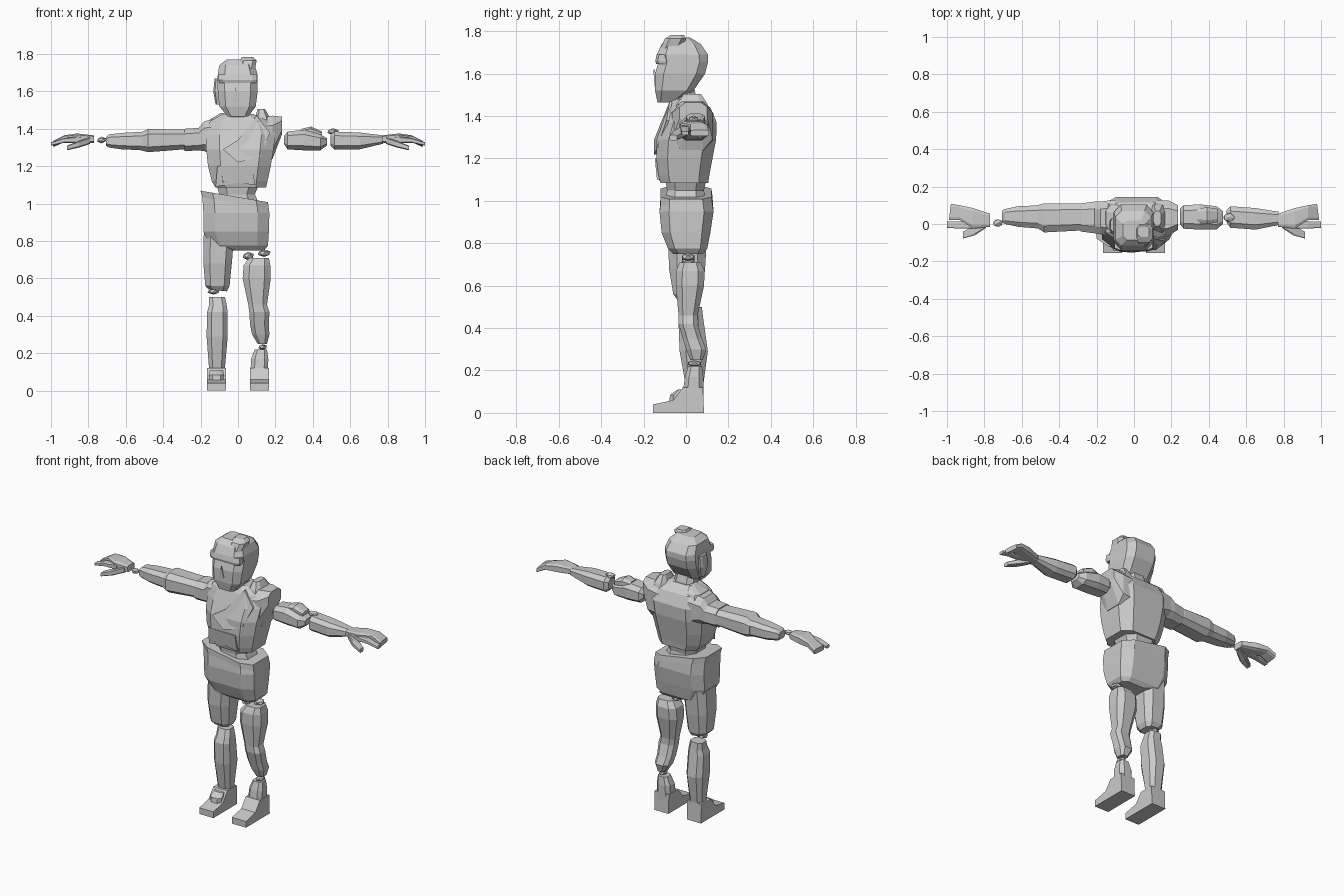
import bpy, bmesh
from mathutils import Vector


def make(name, bm):
    bmesh.ops.recalc_face_normals(bm, faces=bm.faces)
    mesh = bpy.data.meshes.new(name)
    bm.to_mesh(mesh)
    bm.free()
    ob = bpy.data.objects.new(name, mesh)
    bpy.context.collection.objects.link(ob)
    return ob


# Loft chamfered rectangles; section = (t, a0, a1, b0, b1[, tilt])
# axis z: a = x, b = y; axis x: a = y, b = z
def loft(name, axis, sections, c=0.55, sign=1):
    shape = [(1, -c), (1, c), (c, 1), (-c, 1), (-1, c), (-1, -c), (-c, -1), (c, -1)]
    bm = bmesh.new()
    rings = []
    for s in sections:
        t, a0, a1, b0, b1 = s[:5]
        tilt = s[5] if len(s) > 5 else 0
        ring = []
        for u, v in shape:
            a = (a0 + a1) / 2 + u * (a1 - a0) / 2
            b = (b0 + b1) / 2 + v * (b1 - b0) / 2
            co = (a, b, t + tilt * a) if axis == 'z' else (sign * (t + tilt * a), a, b)
            ring.append(bm.verts.new(co))
        rings.append(ring)
    n = len(shape)
    for r, q in zip(rings, rings[1:]):
        for i in range(n):
            bm.faces.new((r[i], r[(i + 1) % n], q[(i + 1) % n], q[i]))
    bm.faces.new(rings[0])
    bm.faces.new(rings[-1])
    return make(name, bm)


# Solid between a polygon and its offset copy
def slab(name, points, offset):
    bm = bmesh.new()
    f = bm.faces.new([bm.verts.new(p) for p in points])
    ext = bmesh.ops.extrude_face_region(bm, geom=[f])['geom']
    for v in ext:
        if isinstance(v, bmesh.types.BMVert):
            v.co += Vector(offset)
    if f.is_valid and len(f.link_faces if hasattr(f, 'link_faces') else f.edges[0].link_faces) < 2:
        bm.faces.new(list(f.verts))
    return make(name, bm)


def fragment(name, loc, size):
    bm = bmesh.new()
    bmesh.ops.create_icosphere(bm, subdivisions=1, radius=1)
    for v in bm.verts:
        v.co = Vector(v.co[i] * size[i] + loc[i] for i in range(3))
    return make(name, bm)


# Head
loft("head", 'z', [(1.465, -.055, .055, -.135, -.05), (1.52, -.1, .095, -.146, .035),
                   (1.6, -.108, .105, -.146, .09), (1.655, -.11, .105, -.13, .104),
                   (1.69, -.108, .105, -.138, .104), (1.74, -.1, .09, -.115, .07),
                   (1.77, -.06, .06, -.085, .02)], c=.65)
loft("brow", 'z', [(1.645, -.1, .1, -.14, -.05), (1.66, -.106, .103, -.145, -.05),
                   (1.69, -.105, .1, -.138, -.05)], c=.75)
loft("hair_tuft", 'z', [(1.72, .0, .09, -.12, -.02), (1.765, .01, .1, -.1, .0),
                        (1.783, .02, .08, -.07, -.01)])
loft("ear", 'z', [(1.53, -.12, -.09, -.03, .01), (1.6, -.132, -.09, -.05, .03),
                  (1.67, -.125, -.09, -.04, .03)])
slab("nose", [(-.012, -.146, 1.62), (-.03, -.14, 1.54), (.005, -.14, 1.54)], (0, -.008, 0))
loft("neck", 'z', [(1.38, -.08, .08, -.06, .09), (1.46, -.07, .065, -.07, .06),
                   (1.54, -.065, .06, -.08, .035)])

# Torso with uneven torn shoulders
loft("torso", 'z', [(1.085, -.12, .15, -.12, .105), (1.12, -.14, .158, -.13, .11),
                    (1.2, -.16, .175, -.14, .125), (1.29, -.17, .19, -.138, .142),
                    (1.37, -.172, .2, -.11, .145), (1.44, -.15, .17, -.085, .115),
                    (1.48, -.08, .08, -.06, .06)], c=.6)
loft("intact_shoulder", 'x', [(.1, -.07, .13, 1.25, 1.46), (.18, -.055, .12, 1.28, 1.44),
                              (.21, -.05, .12, 1.285, 1.405), (.285, -.04, .11, 1.28, 1.4)], sign=-1)
loft("torn_shoulder", 'x', [(.1, -.08, .13, 1.23, 1.46), (.185, -.065, .125, 1.24, 1.47),
                            (.235, -.03, .1, 1.37, 1.465)])
loft("collar_plate", 'z', [(1.4, .05, .18, -.07, .12), (1.46, .09, .17, -.04, .1),
                           (1.505, .105, .145, -.01, .07)])
loft("collar_plate_small", 'z', [(1.4, -.17, -.05, -.06, .12), (1.45, -.15, -.06, -.04, .1),
                                 (1.485, -.09, -.06, 0, .06)])
slab("jacket_lapel", [(.1, -.065, 1.47), (.0, -.118, 1.34), (-.08, -.138, 1.29),
                      (.0, -.14, 1.22), (.12, -.125, 1.25), (.17, -.08, 1.38)], (0, -.012, 0))
slab("shirt_hem", [(-.11, -.13, 1.2), (.08, -.135, 1.2), (.09, -.125, 1.1),
                   (.0, -.12, 1.11), (-.12, -.11, 1.09)], (0, -.012, 0))

# Waist and pelvis
loft("waist", 'z', [(.98, -.12, .12, -.095, .095), (1.05, -.1, .09, -.09, .085),
                    (1.12, -.12, .12, -.1, .1)])
loft("pelvis", 'z', [(.75, -.03, .14, -.06, .08), (.775, -.15, .16, -.085, .1),
                     (.85, -.185, .165, -.115, .115), (.95, -.185, .168, -.125, .13),
                     (1.0, -.19, .165, -.12, .125, -.17), (1.035, -.2, .16, -.12, .12, -.17)], c=.65)

# Leg on the -x side
loft("attached_thigh", 'z', [(.525, -.155, -.06, -.04, .06, -.1), (.56, -.175, -.045, -.06, .075),
                             (.68, -.185, -.033, -.08, .09), (.84, -.183, -.02, -.085, .1)])
fragment("knee_fragment", (-.13, .02, .53), (.036, .035, .016))
loft("detached_shin", 'z', [(.06, -.155, -.07, -.01, .08), (.12, -.155, -.07, 0, .08),
                            (.29, -.168, -.055, -.03, .103), (.42, -.165, -.055, -.035, .085),
                            (.455, -.155, -.06, -.02, .08), (.5, -.155, -.07, 0, .075)])

# Leg on the +x side
loft("detached_thigh", 'z', [(.25, .105, .155, .02, .08), (.3, .075, .168, .0, .095),
                             (.35, .065, .165, -.015, .075), (.42, .06, .168, -.035, .055),
                             (.46, .055, .155, -.035, .055), (.6, .025, .175, -.048, .085),
                             (.67, .03, .173, -.048, .088), (.71, .06, .165, -.03, .07)])
loft("shin_stump", 'z', [(.06, .065, .16, -.02, .082), (.17, .07, .162, -.005, .082),
                         (.22, .09, .155, .01, .075)])
for i, (loc, size) in enumerate([((.055, .01, .72), (.033, .035, .022)),
                                 ((.14, .01, .735), (.038, .035, .02)),
                                 ((.132, .04, .233), (.025, .035, .016))]):
    fragment(f"leg_fragment_{i + 1}", loc, size)

# Shoes
for side, x0 in (("left", .065), ("right", -.165)):
    profile = [(-.155, 0), (-.155, .04), (-.06, .06), (-.015, .12), (.08, .12), (.085, 0)]
    slab(f"{side}_shoe", [(x0, y, z) for y, z in profile], (.1, 0, 0))
loft("shoe_tongue", 'z', [(.05, -.15, -.08, -.08, 0), (.085, -.155, -.075, -.075, 0),
                          (.11, -.15, -.08, -.04, 0)])

# Arm on the -x side
loft("attached_upper_arm", 'x', [(.26, -.04, .1, 1.29, 1.385), (.29, -.035, .11, 1.29, 1.395),
                                 (.48, -.045, .11, 1.275, 1.4), (.52, -.02, .1, 1.285, 1.38)], sign=-1)
loft("attached_forearm", 'x', [(.5, -.025, .1, 1.285, 1.385), (.62, -.015, .095, 1.29, 1.378),
                               (.69, 0, .08, 1.3, 1.37), (.707, .01, .07, 1.31, 1.355)], sign=-1)
fragment("wrist_fragment", (-.728, .005, 1.34), (.028, .022, .018))

# Arm on the +x side
loft("detached_upper_arm", 'x', [(.245, .0, .08, 1.32, 1.36), (.265, -.025, .1, 1.29, 1.385),
                                 (.35, -.03, .105, 1.285, 1.395), (.44, -.03, .095, 1.285, 1.37),
                                 (.475, .0, .07, 1.31, 1.35)])
loft("sleeve_scrap", 'x', [(.34, .01, .08, 1.36, 1.4), (.39, 0, .09, 1.36, 1.412),
                           (.45, .01, .08, 1.35, 1.385)])
fragment("elbow_fragment", (.508, .035, 1.385), (.034, .025, .018))
loft("detached_forearm", 'x', [(.495, .01, .075, 1.31, 1.37), (.515, -.02, .095, 1.29, 1.385),
                               (.65, -.03, .085, 1.29, 1.38), (.775, -.005, .065, 1.32, 1.365)])

# Hands, mirrored
for side, s in (("left", 1), ("right", -1)):
    loft(f"{side}_palm_and_fingers", 'x', [(.77, -.015, .055, 1.325, 1.365),
         (.86, -.025, .085, 1.325, 1.375), (.93, .022, .1, 1.33, 1.365),
         (.992, .022, .108, 1.305, 1.335, -.12)], .7, s)
    loft(f"{side}_forefinger", 'x', [(.84, -.025, .03, 1.325, 1.36), (.93, -.025, .015, 1.325, 1.35),
                                     (1.0, -.02, .012, 1.31, 1.328)], .7, s)
    loft(f"{side}_thumb", 'x', [(.79, -.02, .02, 1.32, 1.355), (.85, -.06, -.005, 1.3, 1.335),
                                (.915, -.078, -.042, 1.285, 1.31)], .7, s)
